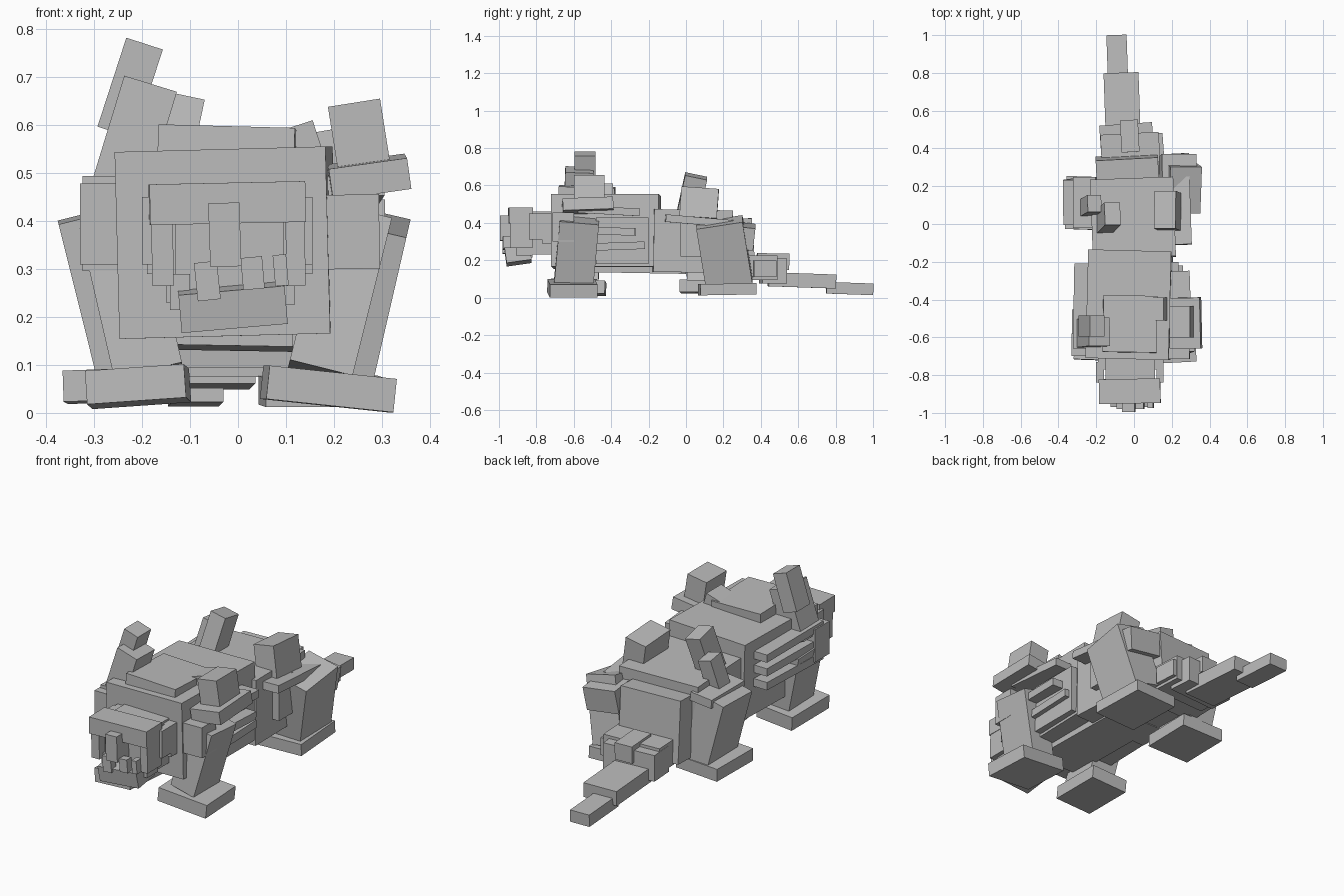
import bpy
import math
from mathutils import Euler

cube = bpy.data.objects.get("Cube")
if cube:
    bpy.data.objects.remove(cube, do_unlink=True)

grey = bpy.data.materials.new("stone grey")
grey.use_nodes = True
COLOR = (0.5, 0.5, 0.5, 1.0)
grey.diffuse_color = COLOR
grey.node_tree.nodes["Principled BSDF"].inputs["Base Color"].default_value = COLOR


def box(name, x, y, z, rot=(0, 0, 0)):
    """Block given by its (min, max) span on each axis, then turned about its centre."""
    mid = [(a + b) / 2 for a, b in (x, y, z)]
    size = [b - a for a, b in (x, y, z)]
    bpy.ops.mesh.primitive_cube_add(size=1, location=mid)
    ob = bpy.context.object
    ob.name = name
    ob.scale = size
    ob.rotation_euler = Euler([math.radians(r) for r in rot])
    ob.data.materials.append(grey)
    return ob


# Torso
box("chest", (-0.245, 0.195), (-0.715, -0.14), (0.16, 0.55), (0, -1.5, -1.5))
box("back_plate", (-0.165, 0.12), (-0.68, -0.38), (0.50, 0.593), (-2, 1.5, -1))
box("belly", (-0.225, 0.215), (-0.18, 0.24), (0.135, 0.47), (-1, 0, 2))
box("rump", (-0.20, 0.13), (0.20, 0.355), (0.10, 0.42), (4, 0, 3))
box("belly_plate", (-0.145, 0.115), (-0.62, 0.0), (0.135, 0.18), (-1, 1, 0))

# Neck and head
box("neck", (-0.15, 0.11), (-0.83, -0.70), (0.23, 0.46))
box("collar", (-0.19, 0.155), (-0.77, -0.70), (0.29, 0.45))
box("skull", (-0.13, 0.095), (-0.90, -0.80), (0.24, 0.42))
box("brow", (-0.185, 0.14), (-0.95, -0.82), (0.395, 0.48), (0, -1.2, 1))
for name, x in (("right_cheek", (-0.18, -0.135)), ("left_cheek", (0.10, 0.14))):
    box(name, x, (-0.94, -0.82), (0.265, 0.41), (0, -1, 0))
for name, x in (("right_temple", (-0.20, -0.16)), ("left_temple", (0.12, 0.155))):
    box(name, x, (-0.84, -0.73), (0.31, 0.45))
box("snout", (-0.06, 0.005), (-0.995, -0.90), (0.305, 0.438), (0, -2, 0))
box("jaw", (-0.122, 0.10), (-0.965, -0.83), (0.185, 0.265), (8, -5, 0))
box("right_jaw_hinge", (-0.142, -0.10), (-0.91, -0.82), (0.215, 0.29))
box("left_jaw_hinge", (0.085, 0.118), (-0.91, -0.82), (0.225, 0.30))
box("right_tusk", (-0.088, -0.04), (-0.98, -0.94), (0.235, 0.315), (0, -6, 0))
box("left_tusk", (0.008, 0.053), (-0.98, -0.94), (0.258, 0.325), (0, -5, 0))
box("side_tooth", (0.075, 0.103), (-0.975, -0.93), (0.265, 0.33), (0, -5, 0))

# Front legs and feet
box("front_left_leg", (0.145, 0.28), (-0.69, -0.48), (0.08, 0.42), (-5, 14, 0))
box("front_right_leg", (-0.295, -0.15), (-0.66, -0.46), (0.08, 0.40), (-3, -13, 0))
box("front_left_foot", (0.055, 0.322), (-0.735, -0.48), (0.015, 0.085), (0, 6, 3))
box("front_right_foot", (-0.312, -0.105), (-0.72, -0.43), (0.02, 0.09), (-2, -4, -2))

# Hind legs and feet
box("hind_left_leg", (0.15, 0.32), (0.08, 0.33), (0.07, 0.41), (9, 13, 0))
box("hind_right_leg", (-0.335, -0.19), (0.0, 0.24), (0.07, 0.42), (2, -14, 0))
box("hind_left_foot", (0.05, 0.30), (0.07, 0.37), (0.015, 0.075), (1, 0, 3))
box("hind_right_foot", (-0.36, -0.12), (-0.03, 0.25), (0.025, 0.09), (-1, -2, -2))

# Left shoulder armour
box("left_shoulder", (0.15, 0.295), (-0.715, -0.60), (0.30, 0.455), (0, -1, 0))
box("left_shoulder_pad", (0.19, 0.355), (-0.66, -0.39), (0.46, 0.525), (2, -8, 1))
box("left_shoulder_spike", (0.20, 0.31), (-0.60, -0.435), (0.48, 0.648), (0, -9, 0))
box("left_shoulder_step", (0.09, 0.17), (-0.51, -0.39), (0.52, 0.60), (0, -18, 0))

# Right shoulder armour and tall horn
box("right_shoulder", (-0.33, -0.22), (-0.70, -0.58), (0.31, 0.478))
box("right_horn_base", (-0.28, -0.165), (-0.65, -0.50), (0.42, 0.69), (-2, 17, 0))
box("right_horn_tip", (-0.265, -0.185), (-0.595, -0.485), (0.58, 0.775), (0, 18, 0))

# Flank ribs
for i, z in enumerate((0.30, 0.375, 0.45)):
    box(f"right_rib_{i + 1}", (-0.32, -0.22), (-0.66, -0.21), (z, z + 0.04), (1 - i, 0, -1))
box("left_rib_top", (0.18, 0.30), (-0.58, -0.25), (0.445, 0.485), (-3, 0, 2))
box("left_rib_middle", (0.18, 0.29), (-0.55, -0.27), (0.335, 0.375), (-1, 0, -2))
box("left_rib_low", (0.17, 0.26), (-0.54, -0.22), (0.255, 0.295), (2, 0, 0))
box("left_flank", (0.17, 0.235), (-0.48, -0.20), (0.18, 0.43))

# Hip armour
box("left_hip_rail", (0.19, 0.30), (-0.11, 0.25), (0.39, 0.43), (-5, 0, 2))
box("left_hip_spike", (0.12, 0.235), (-0.03, 0.17), (0.42, 0.58), (-4, -10, 0))
box("left_hip_panel", (0.18, 0.255), (-0.03, 0.09), (0.22, 0.43))
box("left_thigh_plate", (0.14, 0.325), (0.23, 0.365), (0.27, 0.39), (-6, 8, 0))
box("right_hip_rail", (-0.32, -0.20), (-0.02, 0.25), (0.39, 0.435), (0, -6, 0))
box("right_hip_horn", (-0.18, -0.095), (-0.03, 0.09), (0.42, 0.655), (-12, 12, 0))
box("right_hip_spur", (-0.27, -0.195), (0.05, 0.14), (0.38, 0.575), (-8, 14, 0))

# Tail
box("tail_root", (-0.175, 0.135), (0.32, 0.48), (0.095, 0.225), (0, 0, 3))
box("tail_root_cap", (-0.07, 0.025), (0.38, 0.55), (0.15, 0.237), (-1, 0, 3))
box("tail_root_left", (0.07, 0.155), (0.36, 0.48), (0.11, 0.20), (0, 0, 4))
box("tail_base", (-0.18, 0.10), (0.40, 0.53), (0.075, 0.21), (0, 0, 4))
box("tail_middle", (-0.155, 0.03), (0.44, 0.80), (0.055, 0.13), (-2, 0, 2))
box("tail_tip", (-0.142, -0.035), (0.75, 1.0), (0.018, 0.08), (-2, 0, 2))
